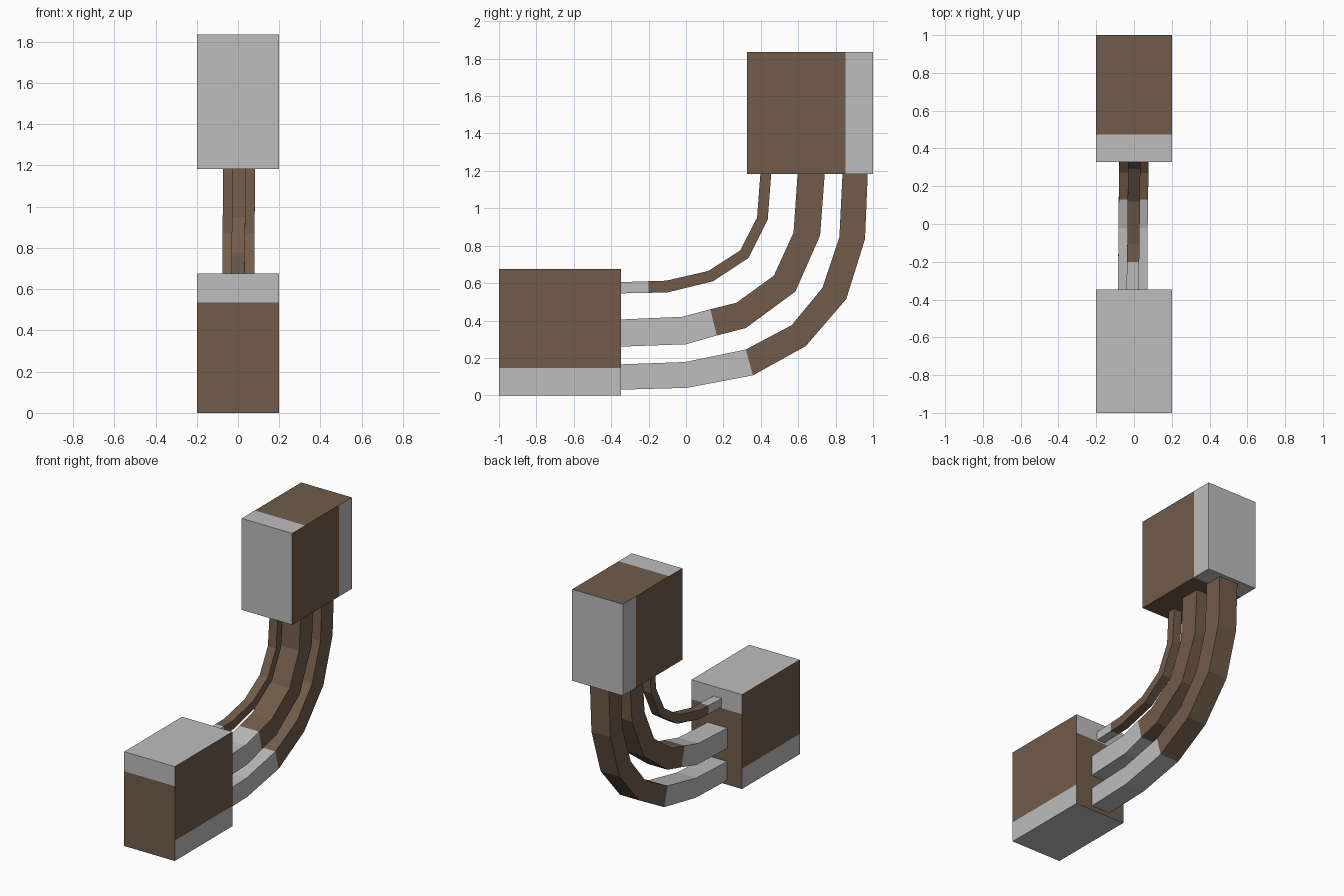
import bpy, bmesh
from mathutils import Vector

if "Cube" in bpy.data.objects:
    bpy.data.objects.remove(bpy.data.objects["Cube"])


def material(name, rgb):
    m = bpy.data.materials.new(name)
    m.diffuse_color = (*rgb, 1.0)
    m.use_nodes = True
    m.node_tree.nodes["Principled BSDF"].inputs["Base Color"].default_value = m.diffuse_color
    return m


BROWN = material("brown", (0.165, 0.107, 0.067))
GREY = material("light grey", (0.51, 0.51, 0.51))


def finish(name, bm, is_grey):
    """Colour faces by a rule and add the object."""
    bmesh.ops.recalc_face_normals(bm, faces=bm.faces)
    bm.normal_update()
    for f in bm.faces:
        f.material_index = 1 if is_grey(f) else 0
    me = bpy.data.meshes.new(name)
    bm.to_mesh(me)
    bm.free()
    me.materials.append(BROWN)
    me.materials.append(GREY)
    ob = bpy.data.objects.new(name, me)
    bpy.context.collection.objects.link(ob)


def block(name, lo, hi, axis, cuts, is_grey):
    """Box sliced across one axis so its colour bands have their own faces."""
    bm = bmesh.new()
    bmesh.ops.create_cube(bm, size=1)
    for v in bm.verts:
        v.co = Vector([lo[i] + (v.co[i] + 0.5) * (hi[i] - lo[i]) for i in range(3)])
    for c in cuts:
        p, n = Vector(), Vector()
        p[axis], n[axis] = c, 1
        bmesh.ops.bisect_plane(bm, geom=bm.verts[:] + bm.edges[:] + bm.faces[:],
                               plane_co=p, plane_no=n)
    finish(name, bm, is_grey)


def lower_rule(f):
    z = f.calc_center_median().z
    if abs(f.normal.z) > 0.5:
        return True
    return z < 0.145 if abs(f.normal.x) > 0.5 else z > 0.535


def upper_rule(f):
    y = f.calc_center_median().y
    if abs(f.normal.y) > 0.5:
        return True
    return y < 0.475 if f.normal.z > 0.5 else y > 0.853


# End blocks
block("lower_block", (-0.2, -1, 0), (0.2, -0.347, 0.675), 2, (0.145, 0.535), lower_rule)
block("upper_block", (-0.2, 0.327, 1.182), (0.2, 1, 1.836), 1, (0.475, 0.853), upper_rule)


def tube(name, width, rings, grey_rings):
    """Square bent tube; each ring is inner edge (y, z) then outer edge (y, z)."""
    bm = bmesh.new()
    loops = []
    n = len(rings)
    for i, (yi, zi, yo, zo) in enumerate(rings):
        c = -0.007 + 0.012 * i / (n - 1)      # slight sideways drift
        a, b = c - width / 2, c + width / 2
        loops.append([bm.verts.new(p) for p in
                      ((a, yi, zi), (b, yi, zi), (b, yo, zo), (a, yo, zo))])
    grey = set()
    for i in range(n - 1):
        for k in range(4):
            j = (k + 1) % 4
            f = bm.faces.new((loops[i][k], loops[i][j], loops[i + 1][j], loops[i + 1][k]))
            if i < grey_rings:
                grey.add(f)
    grey.add(bm.faces.new(loops[0]))
    bm.faces.new(loops[-1])
    finish(name, bm, lambda f: f in grey)


# Three nested bent tubes
tube("inner_tube", 0.065, [
    (-0.36, 0.605, -0.36, 0.545), (-0.20, 0.61, -0.20, 0.548),
    (-0.105, 0.613, -0.10, 0.55), (0.12, 0.665, 0.145, 0.61),
    (0.29, 0.775, 0.335, 0.735), (0.38, 0.95, 0.437, 0.94),
    (0.398, 1.19, 0.456, 1.19)], 1)
tube("middle_tube", 0.155, [
    (-0.36, 0.405, -0.36, 0.26), (-0.02, 0.42, 0.0, 0.273),
    (0.13, 0.46, 0.165, 0.32), (0.27, 0.495, 0.32, 0.36),
    (0.47, 0.64, 0.585, 0.555), (0.575, 0.87, 0.717, 0.855),
    (0.597, 1.19, 0.742, 1.19)], 2)
tube("outer_tube", 0.15, [
    (-0.36, 0.165, -0.36, 0.03), (-0.005, 0.178, 0.005, 0.04),
    (0.32, 0.245, 0.358, 0.107), (0.565, 0.375, 0.64, 0.263),
    (0.73, 0.575, 0.857, 0.515), (0.82, 0.845, 0.957, 0.835),
    (0.837, 1.19, 0.972, 1.19)], 2)
